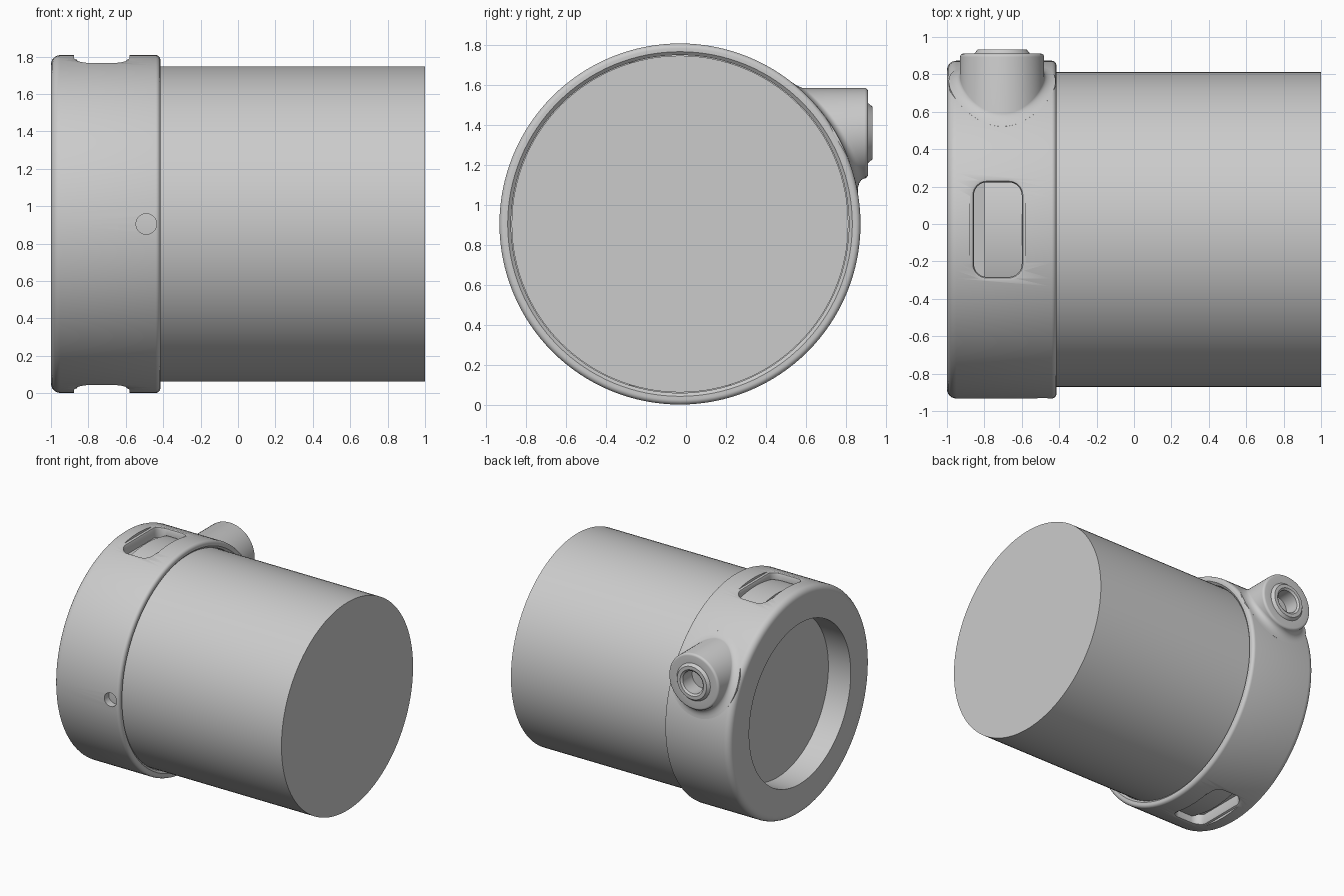
import bpy, bmesh, math
from math import sin, cos, pi, sqrt

cube = bpy.data.objects.get("Cube")
if cube:
    bpy.data.objects.remove(cube, do_unlink=True)

CY, CZ = -0.03, 0.905      # main axis, running along x
R_COLLAR, R_TUBE, R_BORE = 0.903, 0.842, 0.845

grey = bpy.data.materials.new("plain grey")
grey.use_nodes = True
grey.diffuse_color = (0.6, 0.6, 0.6, 1)
grey.node_tree.nodes["Principled BSDF"].inputs["Base Color"].default_value = (0.6, 0.6, 0.6, 1)


def loft(name, rings, caps=True):
    """Skin a list of equal-length point rings; join the last to the first if not capped."""
    bm = bmesh.new()
    loops = [[bm.verts.new(p) for p in ring] for ring in rings]
    n = len(loops[0])
    pairs = list(zip(loops, loops[1:]))
    if caps:
        bm.faces.new(loops[0])
        bm.faces.new(loops[-1])
    else:
        pairs.append((loops[-1], loops[0]))
    for a, b in pairs:
        for i in range(n):
            j = (i + 1) % n
            bm.faces.new((a[i], a[j], b[j], b[i]))
    bmesh.ops.recalc_face_normals(bm, faces=bm.faces)
    mesh = bpy.data.meshes.new(name)
    bm.to_mesh(mesh)
    bm.free()
    mesh.materials.append(grey)
    ob = bpy.data.objects.new(name, mesh)
    bpy.context.collection.objects.link(ob)
    return ob


def spin_x(x, r, n=128):
    return [(x, CY + r * cos(2 * pi * i / n), CZ + r * sin(2 * pi * i / n)) for i in range(n)]


def arc(cx, cr, r, a0, a1, steps=6):
    return [(cx + r * cos(a0 + (a1 - a0) * i / steps), cr + r * sin(a0 + (a1 - a0) * i / steps))
            for i in range(steps + 1)]


def smooth(ob):
    bpy.ops.object.select_all(action="DESELECT")
    ob.select_set(True)
    bpy.context.view_layer.objects.active = ob
    bpy.ops.object.shade_smooth_by_angle(angle=math.radians(32))


# Solid tube seated in the collar
tube = loft("tube", [spin_x(-0.8, R_TUBE), spin_x(1.0, R_TUBE)])

# Collar: end lip with a round opening, rounded outer edges, stepped bore
profile = [(-0.8, 0.65), (-1.0, 0.65)]
profile += arc(-0.95, R_COLLAR - 0.05, 0.05, pi, pi / 2)
profile += arc(-0.44, R_COLLAR - 0.025, 0.025, pi / 2, 0)
profile += [(-0.415, 0.862), (-0.43, R_BORE), (-0.8, R_BORE)]
collar = loft("collar", [spin_x(x, r) for x, r in profile], caps=False)


def slot_outline(grow):
    """Rounded rectangle in x and sideways offset."""
    hx, hy, r = 0.128 + grow, 0.253 + grow, 0.07 + grow
    pts = []
    for k, (sx, sy) in enumerate([(1, 1), (-1, 1), (-1, -1), (1, -1)]):
        for i in range(9):
            a = k * pi / 2 + i * pi / 16
            pts.append((-0.728 + sx * (hx - r) + r * cos(a), sy * (hy - r) + r * sin(a)))
    return pts


def slot_ring(grow, radius, side):
    return [(x, CY + y, CZ + side * sqrt(radius ** 2 - y ** 2)) for x, y in slot_outline(grow)]


# Cutters: top and bottom windows with softened rims, and a pin hole in front
rim = [(0, 0.82), (0, R_COLLAR - 0.02), (0.006, R_COLLAR - 0.006),
       (0.02, R_COLLAR), (0.022, R_COLLAR + 0.05)]
cutters = [loft("window_cutter", [slot_ring(g, r, side) for g, r in rim]) for side in (1, -1)]
cutters.append(loft("pin_hole_cutter", [
    [(-0.49 + 0.055 * cos(i * pi / 20), y, CZ + 0.055 * sin(i * pi / 20)) for i in range(40)]
    for y in (CY - 0.8, CY - 1.0)]))
for c in cutters:
    mod = collar.modifiers.new(c.name, "BOOLEAN")
    mod.operation = "DIFFERENCE"
    mod.solver = "EXACT"
    mod.object = c
    c.hide_render = True
bpy.context.view_layer.objects.active = collar
for mod in list(collar.modifiers):
    bpy.ops.object.modifier_apply(modifier=mod.name)
for c in cutters:
    bpy.data.objects.remove(c, do_unlink=True)

# Side port: blends out of the collar, then a raised chamfered ring with a blind hole
PX, PZ, PR, N = -0.705, 1.36, 0.225, 64


def port_blend(t, sink=0.0):
    """Ring of the concave blend: t=0 on the collar, t=1 on the port wall."""
    ring = []
    for i in range(N):
        a = 2 * pi * i / N
        f = 0.06 - 0.025 * sin(a)
        r = PR + f * (1 - sin(t * pi / 2))
        x, z = PX + r * cos(a), PZ + r * sin(a)
        y = CY + sqrt((R_COLLAR - sink) ** 2 - (z - CZ) ** 2)
        ring.append((x, y + 0.7 * f * (1 - cos(t * pi / 2)), z))
    return ring


def port_ring(y, r):
    return [(PX + r * cos(2 * pi * i / N), y, PZ + r * sin(2 * pi * i / N)) for i in range(N)]


rings = [port_blend(0, 0.03)] + [port_blend(k / 6) for k in range(7)]
rings += [port_ring(y, r) for y, r in arc(0.893, PR - 0.018, 0.018, pi / 2, 0, 4)]
rings += [port_ring(y, r) for y, r in
          [(0.91, 0.15), (0.932, 0.132), (0.932, 0.105), (0.92, 0.09), (0.80, 0.09)]]
port = loft("side_port", rings)

for ob in (tube, collar, port):
    smooth(ob)
